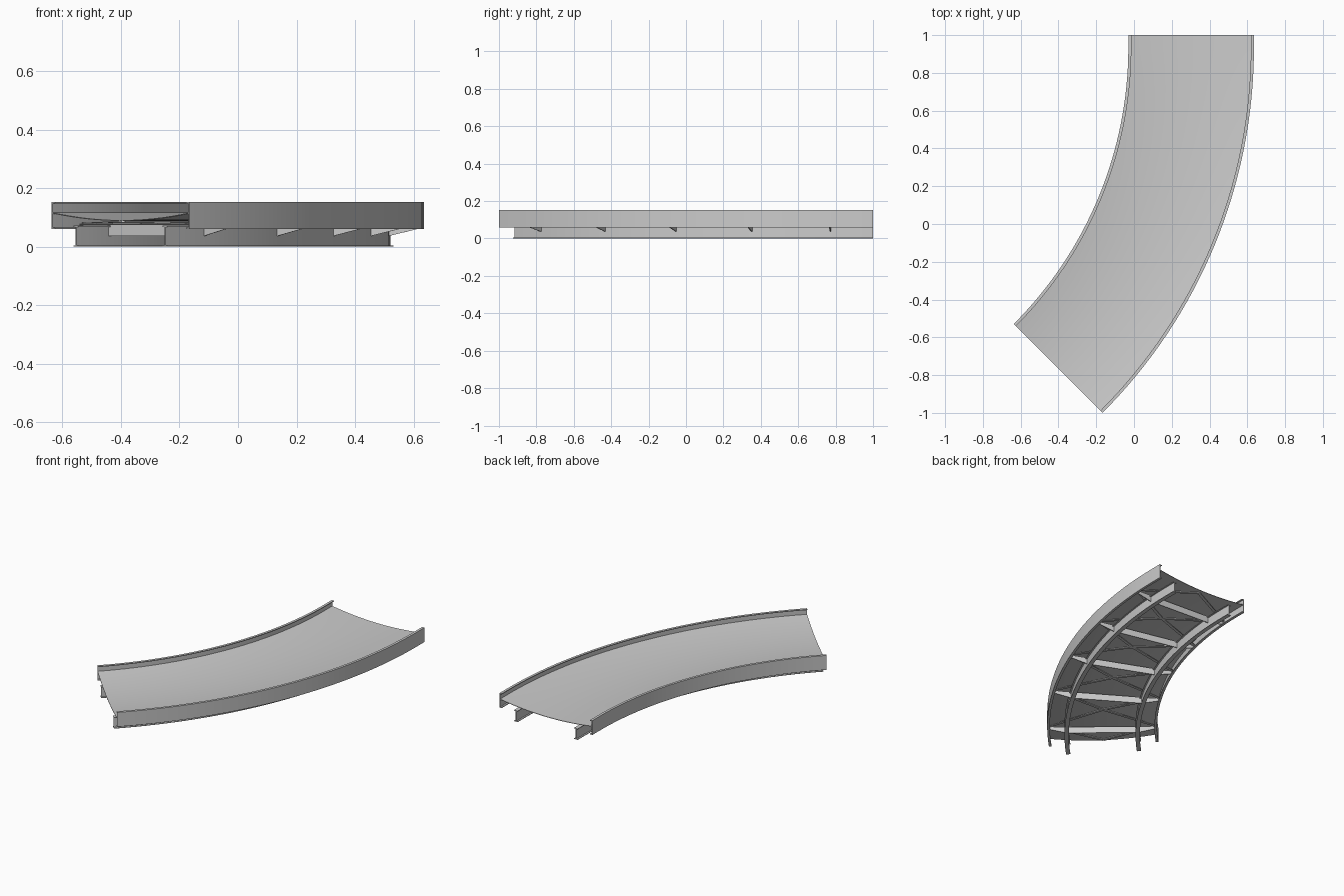
import bpy, bmesh, math
from mathutils import Vector

if "Cube" in bpy.data.objects:
    bpy.data.objects.remove(bpy.data.objects["Cube"])

CX, CY, RC = -2.10, 0.935, 2.4025      # bend centre and centreline radius
HALF, BEAM = 0.3325, 0.215             # half width, support beam offset
BAY = 9.3                              # degrees between cross members
STATIONS = [3.5 + BAY * i for i in range(5)]


def at(deg, off, z):
    """Point at a bend angle, offset outwards from the centreline."""
    a = math.radians(deg)
    r = RC + off
    return Vector((CX + r * math.cos(a), CY - r * math.sin(a), z))


def frames():
    yield lambda o, z: Vector((CX + RC + o, 1.0, z))   # short straight lead-in
    for i in range(33):
        yield lambda o, z, d=45 * i / 32: at(d, o, z)


def finish(bm, name, smooth=True):
    bmesh.ops.recalc_face_normals(bm, faces=bm.faces)
    me = bpy.data.meshes.new(name)
    bm.to_mesh(me)
    bm.free()
    ob = bpy.data.objects.new(name, me)
    bpy.context.collection.objects.link(ob)
    if smooth:
        bpy.ops.object.select_all(action='DESELECT')
        ob.select_set(True)
        bpy.context.view_layer.objects.active = ob
        bpy.ops.object.shade_smooth_by_angle(angle=math.radians(30))
    return ob


def sweep(name, profile):
    bm = bmesh.new()
    rings = [[bm.verts.new(f(o, z)) for o, z in profile] for f in frames()]
    n = len(profile)
    for a, b in zip(rings, rings[1:]):
        for i in range(n):
            j = (i + 1) % n
            bm.faces.new((a[i], a[j], b[j], b[i]))
    bm.faces.new(rings[0])
    bm.faces.new(rings[-1])
    return finish(bm, name)


def prism(bm, pts, shift):
    """Closed solid from a flat outline pushed along a vector."""
    a = [bm.verts.new(p) for p in pts]
    b = [bm.verts.new(p + shift) for p in pts]
    n = len(pts)
    bm.faces.new(a)
    bm.faces.new(b[::-1])
    for i in range(n):
        bm.faces.new((a[i], b[i], b[(i + 1) % n], a[(i + 1) % n]))


# Sagging deck sheet
w = HALF - 0.005
sag = [(-w + 2 * w * i / 16, 0.091 + 0.025 * (2 * i / 16 - 1) ** 2) for i in range(17)]
sweep("deck", sag + [(o, z - 0.003) for o, z in reversed(sag)])

# Channel side rails, flanges turned inwards, and I-section support beams
T, F, B, H = 0.005, 0.016, 0.06, 0.153
channel = [(HALF, B), (HALF, H), (HALF - F, H), (HALF - F, H - T),
           (HALF - T, H - T), (HALF - T, B + T), (HALF - F, B + T), (HALF - F, B)]
fw, tw, bh = 0.013, 0.003, 0.072
half_i = [(fw, 0), (fw, 0.004), (tw, 0.004), (tw, bh - 0.004), (fw, bh - 0.004), (fw, bh)]
ibeam = half_i + [(-o, z) for o, z in reversed(half_i)]
for side, s in (("inner", -1), ("outer", 1)):
    sweep(side + "_side_rail", [(s * o, z) for o, z in channel])
    sweep(side + "_support_beam", [(s * BEAM + o, z) for o, z in ibeam])

# Cross members: tapered vertical plate with a top flange
e = HALF - 0.006
outline = [(-e, 0.078), (-e, 0.063), (-BEAM, 0.036), (BEAM, 0.036), (e, 0.063), (e, 0.078)]
for k, d in enumerate(STATIONS):
    a = math.radians(d)
    along = Vector((-math.sin(a), -math.cos(a), 0))
    bm = bmesh.new()
    prism(bm, [at(d, o, z) for o, z in outline], along * 0.005)
    prism(bm, [at(d, o, z) for o, z in ((-e, 0.074), (e, 0.074), (e, 0.078), (-e, 0.078))],
          along * 0.022)
    finish(bm, f"cross_member_{k + 1}", False)

# Diagonal bracing: an X in every bay, a half X at both ends
bm = bmesh.new()


def strip(p, q, z):
    side = (q - p).cross(Vector((0, 0, 1))).normalized() * 0.009
    prism(bm, [p - side, p + side, q + side, q - side], Vector((0, 0, 0.004)))


for d in STATIONS:
    for s in (-1, 1):
        for t in (-1, 1):
            reach = max(-0.9, min(44.8, d + t * BAY / 2))
            strip(at(d, s * e, 0.079), at(reach, 0, 0.083), 0.08)
finish(bm, "diagonal_bracing", False)
